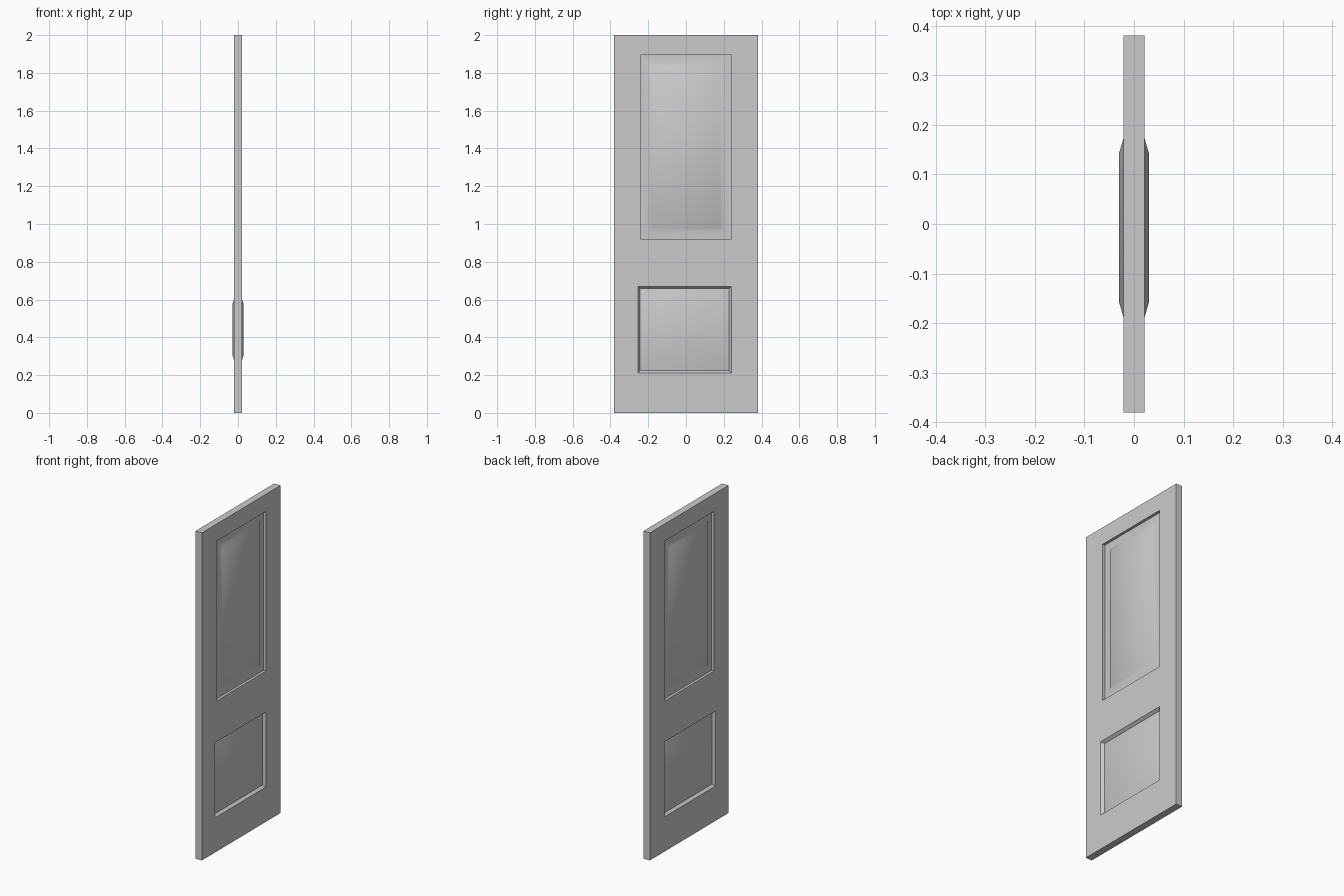
import bpy, bmesh

cube = bpy.data.objects.get("Cube")
if cube:
    bpy.data.objects.remove(cube)

HALF = 0.0215          # half thickness of the slab
UPPER = (-0.24, 0.24, 0.92, 1.895)
LOWER = (-0.255, 0.24, 0.212, 0.67)

grey = bpy.data.materials.new("plain_grey")
grey.use_nodes = True
grey.diffuse_color = (0.6, 0.6, 0.6, 1)
grey.node_tree.nodes["Principled BSDF"].inputs["Base Color"].default_value = (0.6, 0.6, 0.6, 1)


def finish(bm, name):
    """Turn one half into an object mirrored through the slab."""
    bmesh.ops.remove_doubles(bm, verts=bm.verts, dist=1e-5)
    mesh = bpy.data.meshes.new(name)
    bm.to_mesh(mesh)
    bm.free()
    mesh.materials.append(grey)
    obj = bpy.data.objects.new(name, mesh)
    bpy.context.collection.objects.link(obj)
    mirror = obj.modifiers.new("both_sides", 'MIRROR')
    mirror.use_axis = (True, False, False)
    bpy.ops.object.select_all(action='DESELECT')
    obj.select_set(True)
    bpy.context.view_layer.objects.active = obj
    bpy.ops.object.shade_smooth_by_angle(angle=0.6)


def loop(bm, rect, inset, x):
    y0, y1, z0, z1 = rect
    i = inset
    return [bm.verts.new((x, y, z)) for y, z in
            ((y0 + i, z0 + i), (y1 - i, z0 + i), (y1 - i, z1 - i), (y0 + i, z1 - i))]


def panel(name, rect, profile):
    """Nested rectangles following (inset, x) steps, closed by a flat field."""
    bm = bmesh.new()
    loops = [loop(bm, rect, i, x) for i, x in profile]
    for a, b in zip(loops, loops[1:]):
        for k in range(4):
            n = (k + 1) % 4
            bm.faces.new((a[k], a[n], b[n], b[k]))
    bm.faces.new(loops[-1])
    finish(bm, name)


# Slab: stiles and rails around the two openings
bm = bmesh.new()
outer = (-0.38, 0.38, 0, 2)
bands = [(-0.38, 0.38, 0, LOWER[2]), (-0.38, 0.38, LOWER[3], UPPER[2]), (-0.38, 0.38, UPPER[3], 2)]
for y0, y1, z0, z1 in (LOWER, UPPER):
    bands += [(-0.38, y0, z0, z1), (y1, 0.38, z0, z1)]
for rect in bands:
    bm.faces.new(loop(bm, rect, 0, HALF))
rim, middle = loop(bm, outer, 0, HALF), loop(bm, outer, 0, 0)
for k in range(4):
    n = (k + 1) % 4
    bm.faces.new((middle[k], middle[n], rim[n], rim[k]))
finish(bm, "door_slab")

# Upper panel: square recess with a bevelled raised field
panel("upper_panel", UPPER, [(0, HALF), (0, 0.005), (0.04, 0.005), (0.06, 0.018)])

# Lower panel: sloped recess with a field standing proud of the slab
panel("lower_panel", LOWER, [(0, HALF), (0.012, 0.005), (0.097, 0.03)])
